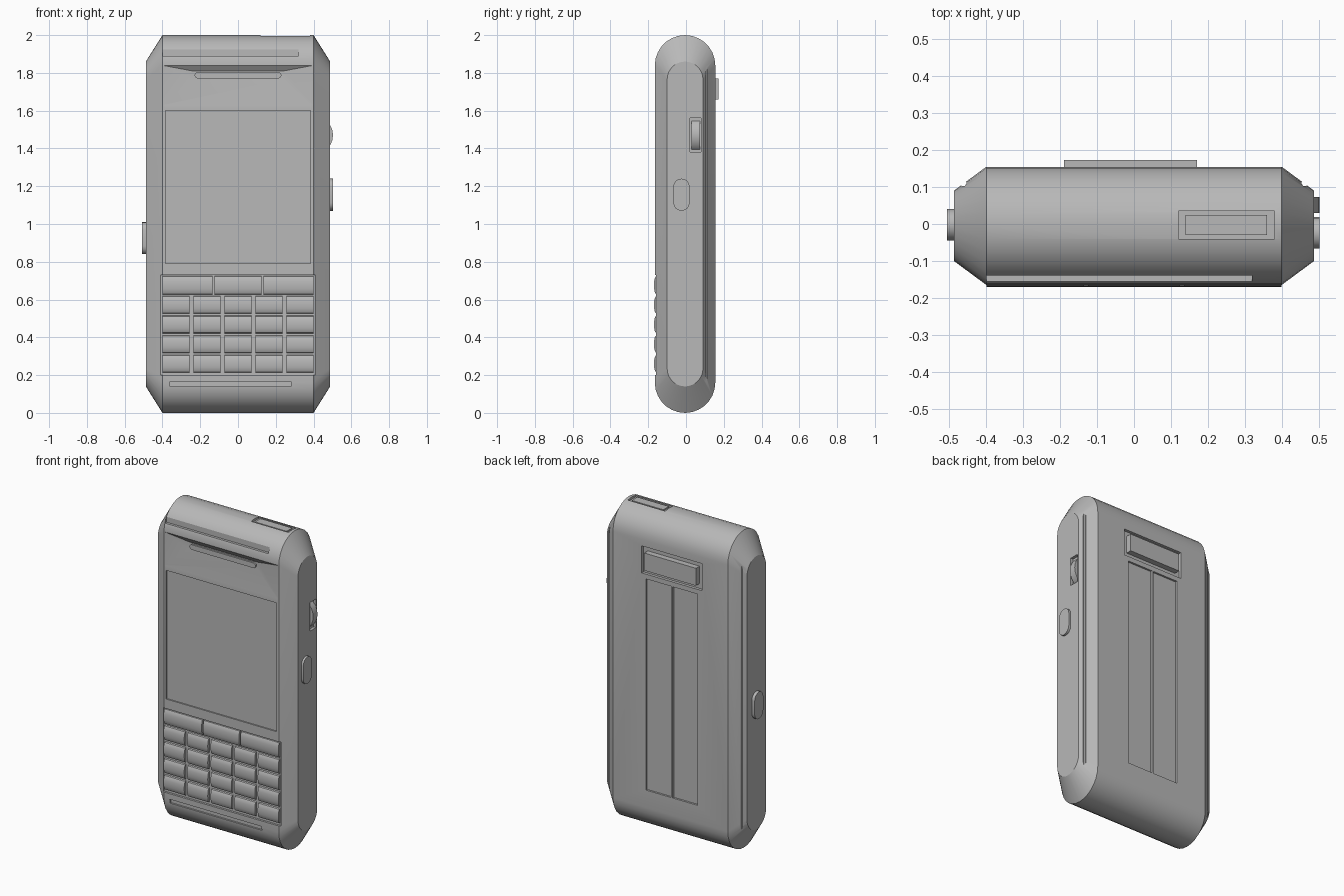
import bpy, bmesh, math

cube = bpy.data.objects.get("Cube")
if cube:
    bpy.data.objects.remove(cube, do_unlink=True)

grey = bpy.data.materials.new("mid_grey")
grey.use_nodes = True
grey.diffuse_color = (0.48, 0.48, 0.48, 1)
grey.node_tree.nodes["Principled BSDF"].inputs["Base Color"].default_value = (0.48, 0.48, 0.48, 1)


def make(name, bm):
    bmesh.ops.recalc_face_normals(bm, faces=bm.faces)
    mesh = bpy.data.meshes.new(name)
    bm.to_mesh(mesh)
    bm.free()
    ob = bpy.data.objects.new(name, mesh)
    bpy.context.collection.objects.link(ob)
    mesh.materials.append(grey)
    return ob


def loft(name, rings):
    """Skin equal-length rings and cap both ends."""
    bm = bmesh.new()
    loops = [[bm.verts.new(p) for p in ring] for ring in rings]
    for a, b in zip(loops, loops[1:]):
        for i in range(len(a)):
            j = (i + 1) % len(a)
            bm.faces.new((a[i], a[j], b[j], b[i]))
    bm.faces.new(loops[0])
    bm.faces.new(loops[-1])
    return make(name, bm)


def box(name, x0, x1, y0, y1, z0, z1):
    return loft(name, [[(x0, y, z0), (x1, y, z0), (x1, y, z1), (x0, y, z1)] for y in (y0, y1)])


def stadium(x, yc, r, z0, z1, n=14):
    """Upright rounded outline in the yz plane."""
    pts = []
    for zc, start in ((z1 - r, 0), (z0 + r, math.pi)):
        for i in range(n + 1):
            a = start + math.pi * i / n
            pts.append((x, yc + r * math.cos(a), zc + r * math.sin(a)))
    return pts


def smooth(ob):
    bpy.ops.object.select_all(action="DESELECT")
    ob.select_set(True)
    bpy.context.view_layer.objects.active = ob
    bpy.ops.object.shade_smooth_by_angle(angle=math.radians(30))


# Body: rounded slab with chamfered sides
body = loft("body", [stadium(-0.488, -0.005, 0.095, 0.14, 1.86),
                     stadium(-0.4, -0.005, 0.16, 0, 2),
                     stadium(0.4, -0.005, 0.16, 0, 2),
                     stadium(0.488, -0.005, 0.095, 0.14, 1.86)])

# Recesses: screen, keypad, brow slot, chin slot, top slot, rear clip and panels
cutters = [
    box("screen_cut", -0.385, 0.385, -0.3, -0.157, 0.79, 1.6),
    box("keypad_cut", -0.41, 0.41, -0.3, -0.152, 0.2, 0.73),
    box("brow_cut", -0.4, 0.32, -0.3, -0.14, 1.89, 1.94),
    box("chin_cut", -0.36, 0.28, -0.3, -0.152, 0.14, 0.165),
    box("top_cut", 0.12, 0.38, -0.04, 0.035, 1.985, 2.1),
    box("clip_cut", -0.22, 0.2, 0.137, 0.3, 1.63, 1.8),
    box("panel_cut_left", -0.004, 0.17, 0.143, 0.3, 0.27, 1.6),
    box("panel_cut_right", -0.19, -0.016, 0.143, 0.3, 0.27, 1.6),
    box("wheel_cut", 0.47, 0.6, 0.02, 0.08, 1.38, 1.56),
]

# Dished earpiece hollow, narrowing inwards
cutters.append(loft("earpiece_cut", [
    [(-x, y, z0), (x, y, z0), (x, y, z1), (-x, y, z1)]
    for x, y, z0, z1 in ((0.4, -0.1651, 1.63, 1.84), (0.24, -0.143, 1.765, 1.81))]))

# Long seams on the rear side edges
for side in (-1, 1):
    cutters.append(loft("seam_cut", [
        [(side * 0.462 + 0.009 * math.cos(a * math.pi / 3),
          0.111 + 0.009 * math.sin(a * math.pi / 3), z) for a in range(6)]
        for z in (0.14, 1.84)]))

for c in cutters:
    mod = body.modifiers.new(c.name, "BOOLEAN")
    mod.operation = "DIFFERENCE"
    mod.solver = "EXACT"
    mod.object = c
    c.hide_render = True
bpy.context.view_layer.update()
deps = bpy.context.evaluated_depsgraph_get()
cut_mesh = bpy.data.meshes.new_from_object(body.evaluated_get(deps))
body.modifiers.clear()
body.data = cut_mesh
for c in cutters:
    bpy.data.objects.remove(c, do_unlink=True)
smooth(body)


# Keys: pillow-topped bars in five rows
def key(name, x0, x1, zc, half=0.047, rise=0.019):
    profile = [(-0.151 - rise * math.sin(math.pi * i / 8) ** 0.7,
                zc - half * math.cos(math.pi * i / 8)) for i in range(9)]
    smooth(loft(name, [[(x, y, z) for y, z in profile] for x in (x0, x1)]))


for row in range(4):
    for col in range(5):
        xc = (col - 2) * 0.164
        key("key", xc - 0.072, xc + 0.072, 0.26 + row * 0.104)
for x0, x1 in ((-0.4, -0.135), (-0.125, 0.125), (0.135, 0.4)):
    key("function_key", x0, x1, 0.676, 0.05)

# Earpiece bar
smooth(loft("earpiece_bar", [stadium(0, 0, 0.016, -0.23, 0.23, 6), stadium(0.012, 0, 0.016, -0.23, 0.23, 6)]))
ear = bpy.context.object
ear.rotation_euler = (math.pi / 2, 0, math.pi / 2)
for v in ear.data.vertices:
    # lay the outline along x, facing forwards
    depth, height, across = v.co
    v.co = (across, -0.142 - depth, 1.787 + height)
ear.rotation_euler = (0, 0, 0)

# Rear clip bar and top button
box("clip_bar", -0.19, 0.17, 0.13, 0.173, 1.66, 1.77)
box("top_button", 0.14, 0.36, -0.03, 0.025, 1.97, 1.994)

# Side buttons
smooth(loft("left_button", [stadium(x, -0.024, 0.043, 1.07, 1.24, 8) for x in (0.47, 0.502)]))
smooth(loft("right_button", [stadium(x, -0.002, 0.043, 0.84, 1.01, 8) for x in (-0.47, -0.507)]))

# Scroll wheel, partly sunk in its slot
smooth(loft("scroll_wheel", [
    [(0.4 + 0.103 * math.cos(i * math.pi / 12), y, 1.47 + 0.103 * math.sin(i * math.pi / 12))
     for i in range(24)] for y in (0.03, 0.073)]))
